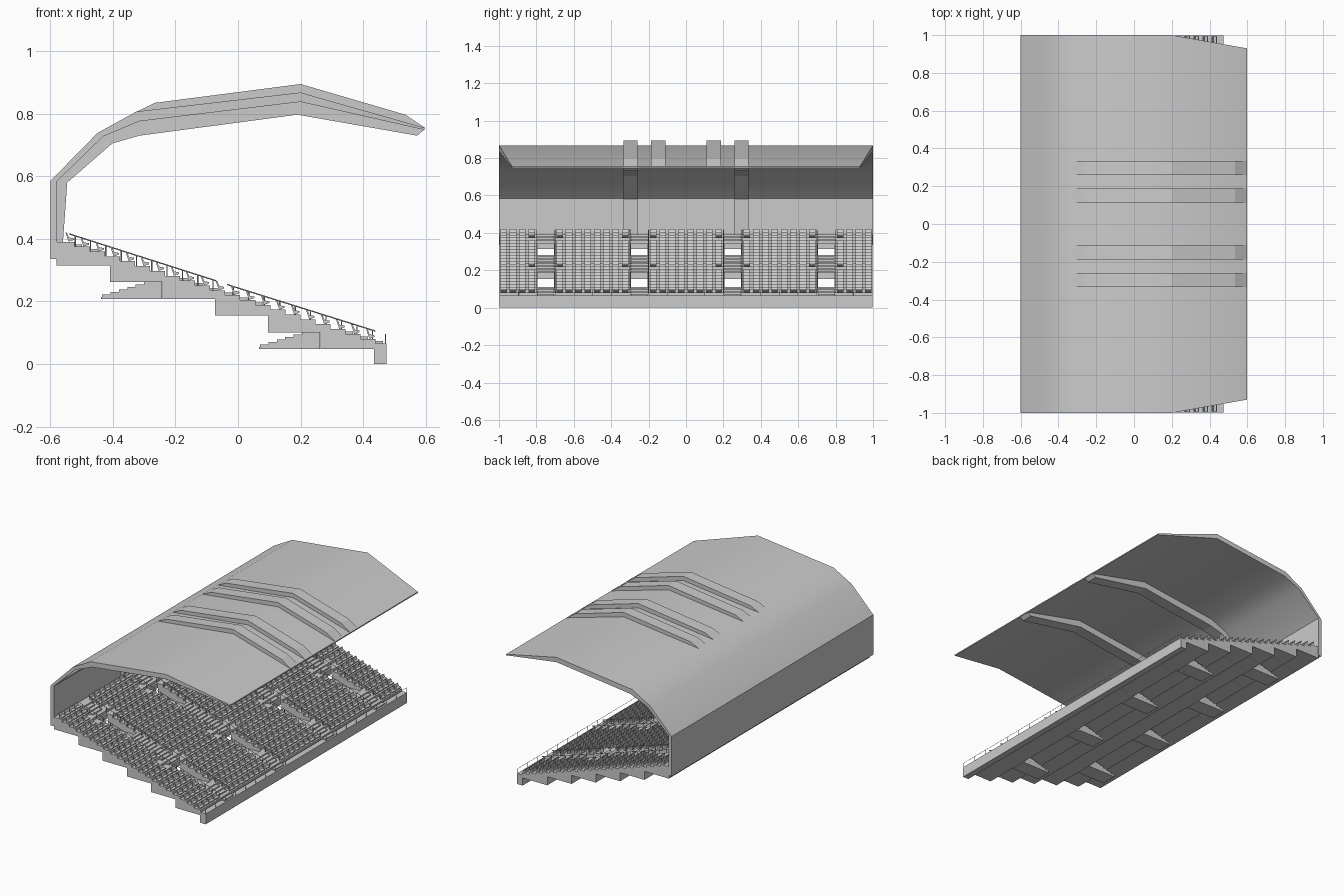
import bpy, bmesh

if "Cube" in bpy.data.objects:
    bpy.data.objects.remove(bpy.data.objects["Cube"])

ROWS, PITCH, RISE = 21, 0.0481, 0.0155
X0, Z0 = 0.44, 0.065
AISLES = (-0.75, -0.25, 0.25, 0.75)
LEVELS = ((0.0, 0.0), (-0.505, 0.16))        # x, z shift of each entrance tier
OPENINGS = ((0.09, 0.30), (-0.415, -0.205))


def prism(bm, prof, y0, y1, quad_caps=False):
    """Extrude an xz profile along y; quad_caps suits outer + reversed inner profiles."""
    a = [bm.verts.new((x, y0, z)) for x, z in prof]
    b = [bm.verts.new((x, y1, z)) for x, z in prof]
    n = len(prof)
    for i in range(n):
        j = (i + 1) % n
        bm.faces.new((a[i], a[j], b[j], b[i]))
    for side in (a, b):
        if quad_caps:
            for k in range(n // 2 - 1):
                bm.faces.new((side[k], side[k + 1], side[n - 2 - k], side[n - 1 - k]))
        else:
            bm.faces.new(side)


def box(bm, x0, x1, y0, y1, z0, z1):
    prism(bm, [(x0, z0), (x1, z0), (x1, z1), (x0, z1)], y0, y1)


def finish(bm, name, smooth=None):
    bmesh.ops.recalc_face_normals(bm, faces=bm.faces)
    me = bpy.data.meshes.new(name)
    bm.to_mesh(me)
    bm.free()
    ob = bpy.data.objects.new(name, me)
    bpy.context.collection.objects.link(ob)
    if smooth:
        bpy.ops.object.select_all(action='DESELECT')
        ob.select_set(True)
        bpy.context.view_layer.objects.active = ob
        bpy.ops.object.shade_smooth_by_angle(angle=smooth)
    return ob


def rails(name, paths, radius):
    cu = bpy.data.curves.new(name, 'CURVE')
    cu.dimensions = '3D'
    cu.bevel_depth = radius
    cu.bevel_resolution = 0
    cu.use_fill_caps = True
    for path in paths:
        sp = cu.splines.new('POLY')
        sp.points.add(len(path) - 1)
        for p, co in zip(sp.points, path):
            p.co = (*co, 1)
    ob = bpy.data.objects.new(name, cu)
    bpy.context.collection.objects.link(ob)


# Terrace: stepped treads above, six big steps underneath
top = [(0.475, 0), (0.475, Z0)]
for i in range(ROWS):
    x, z = X0 - i * PITCH, Z0 + i * RISE
    top += [(x, z), (x, z + RISE)]
top.append((-0.58, Z0 + ROWS * RISE))
under = [(-0.58, 0.315)]
for k in range(5):
    x, z = -0.41 + k * 0.1685, 0.315 - k * 0.0535
    under += [(x, z), (x, z - 0.0535)]
under += [(0.435, 0.0475), (0.435, 0)]
bm = bmesh.new()
prism(bm, top + under, -0.998, 0.998)
terrace = finish(bm, "terrace")

# Entrance openings cut through the terrace
bm = bmesh.new()
for (x0, x1), (_, dz) in zip(OPENINGS, LEVELS):
    for y in AISLES:
        box(bm, x0, x1, y - 0.045, y + 0.045, 0.103 + dz, 0.6)
cutter = finish(bm, "opening_cutter")
cutter.hide_render = True
mod = terrace.modifiers.new("openings", 'BOOLEAN')
mod.operation, mod.solver, mod.object = 'DIFFERENCE', 'EXACT', cutter
bpy.ops.object.select_all(action='DESELECT')
terrace.select_set(True)
bpy.context.view_layer.objects.active = terrace
bpy.ops.object.modifier_apply(modifier=mod.name)
bpy.data.objects.remove(cutter)

# Entrance stairs below the openings
bm = bmesh.new()
for dx, dz in LEVELS:
    prof = [(0.262 + dx, 0.0475 + dz), (0.262 + dx, 0.102 + dz)]
    for k in range(6):
        x, z = 0.205 + dx - k * 0.027, 0.102 + dz - k * 0.008
        prof += [(x, z), (x, z - 0.008)]
    prof += [(0.067 + dx, 0.054 + dz), (0.067 + dx, 0.0475 + dz)]
    for y in AISLES:
        prism(bm, prof, y - 0.05, y + 0.05)
finish(bm, "entrance_stairs")

# Half-height steps in the aisles
bm = bmesh.new()
for i in range(ROWS):
    x, z = X0 - i * PITCH, Z0 + i * RISE
    if any(x + 0.024 > a and x < b for a, b in OPENINGS):
        continue
    for y in AISLES:
        box(bm, x, x + 0.024, y - 0.045, y + 0.045, z, z + RISE / 2)
finish(bm, "aisle_steps")

# Seats
seat = [(-0.014, 0.03), (-0.009, 0.03), (-0.003, 0.014),
        (0.013, 0.011), (0.013, 0.006), (-0.004, 0.0)]
bm = bmesh.new()
for i in range(ROWS):
    cx, cz = X0 - (i + 0.5) * PITCH + 0.008, Z0 + (i + 1) * RISE
    gap = 0.1 if i in (7, 8, 17, 18) else 0.05
    for c in range(40):
        y = -0.975 + c * 0.05
        if min(abs(y - a) for a in AISLES) > gap:
            prism(bm, [(cx + x, cz + z) for x, z in seat], y - 0.018, y + 0.018)
finish(bm, "seats")

# Handrails along both sides of every aisle, in two flights
paths = []
for y in [a + s * 0.05 for a in AISLES for s in (-1, 1)]:
    for (xa, za), (xb, zb) in (((0.44, 0.105), (-0.035, 0.254)),
                               ((-0.07, 0.266), (-0.54, 0.416))):
        paths.append([(xa, y, za), (xb, y, zb)])
        for k in range(10):
            t = (k + 0.2) / 9.6
            x, z = xa + (xb - xa) * t, za + (zb - za) * t
            paths.append([(x, y, z - 0.034), (x, y, z)])
rails("aisle_handrails", paths, 0.002)

# Guard rail along the front edge
paths = [[(0.472, -0.995, 0.095), (0.472, 0.995, 0.095)]]
paths += [[(0.472, -0.995 + k * 0.0995, 0.06), (0.472, -0.995 + k * 0.0995, 0.095)]
          for k in range(21)]
rails("front_guard_rail", paths, 0.0013)

# Roof shell and back wall, narrowing at the front edge
outer = [(-0.6, 0.335), (-0.6, 0.585), (-0.45, 0.738), (-0.325, 0.807),
         (0.2, 0.868), (0.597, 0.755)]
inner = [(-0.578, 0.335), (-0.578, 0.585), (-0.43, 0.728), (-0.315, 0.776),
         (0.2, 0.838), (0.597, 0.748)]
bm = bmesh.new()
prism(bm, outer + inner[::-1], -1, 1, quad_caps=True)
for v in bm.verts:
    if v.co.x > 0.5:
        v.co.y *= 0.93
finish(bm, "roof_shell", 0.56)

# Four raised ribs on top of the roof
rib = [(-0.325, 0.806), (-0.265, 0.835), (0.2, 0.895), (0.535, 0.797), (0.598, 0.755),
       (0.59, 0.75), (0.2, 0.855), (-0.315, 0.79)]
bm = bmesh.new()
for s in (-1, 1):
    for a, b in ((0.11, 0.187), (0.26, 0.333)):
        prism(bm, rib, s * a, s * b)
finish(bm, "roof_ribs")

# Two support beams under the roof and down the wall
beam_in = [(-0.56, 0.385), (-0.546, 0.58), (-0.402, 0.705), (-0.315, 0.73),
           (0.19, 0.797), (0.573, 0.73)]
beam_out = [(-0.59, 0.385), (-0.59, 0.585), (-0.44, 0.733), (-0.32, 0.79),
            (0.2, 0.85), (0.596, 0.75)]
bm = bmesh.new()
for s in (-1, 1):
    prism(bm, beam_out + beam_in[::-1], s * 0.26, s * 0.333, quad_caps=True)
finish(bm, "support_beams")
